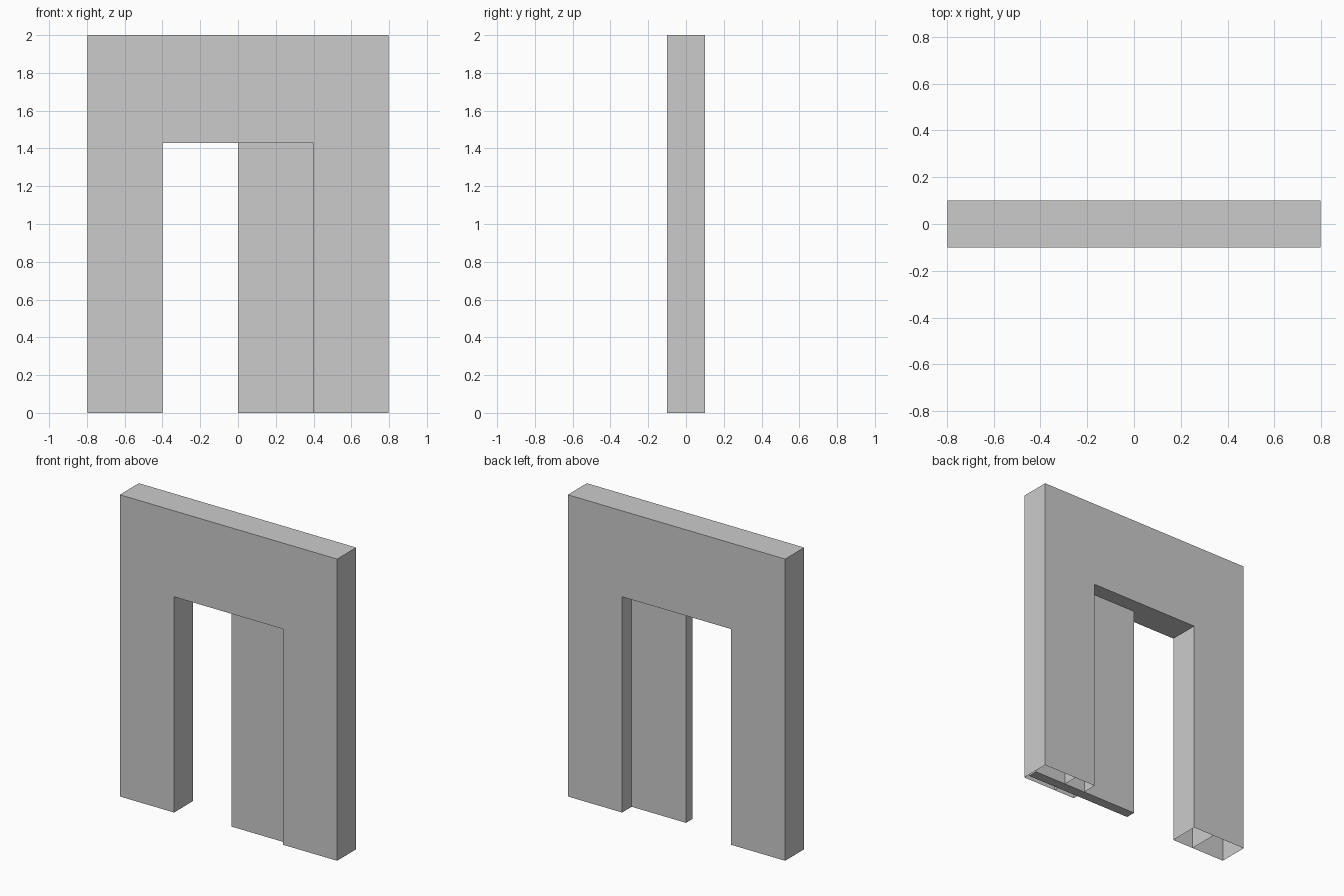
import bpy, bmesh

if "Cube" in bpy.data.objects:
    bpy.data.objects.remove(bpy.data.objects["Cube"])

W, D, H = 0.797, 0.1, 2.0      # wall half width, half depth, height
OW, OH = 0.399, 1.43           # opening half width, height
RIB = 0.554                    # inner rib position

grey = bpy.data.materials.new("light_grey")
grey.diffuse_color = (0.6, 0.6, 0.6, 1)
grey.use_nodes = True
grey.node_tree.nodes["Principled BSDF"].inputs["Base Color"].default_value = grey.diffuse_color


def finish(name, bm):
    me = bpy.data.meshes.new(name)
    bm.to_mesh(me)
    bm.free()
    me.materials.append(grey)
    ob = bpy.data.objects.new(name, me)
    bpy.context.collection.objects.link(ob)
    return ob


# Hollow wall with a doorway: one profile swept through the depth, feet left open
profile = [(-W, 0), (-OW, 0), (-OW, OH), (OW, OH), (OW, 0), (W, 0), (W, H), (-W, H)]
bm = bmesh.new()
front = [bm.verts.new((x, -D, z)) for x, z in profile]
back = [bm.verts.new((x, D, z)) for x, z in profile]
bm.faces.new(front)
bm.faces.new(back[::-1])
n = len(profile)
for i in range(n):
    j = (i + 1) % n
    if profile[i][1] == 0 and profile[j][1] == 0:
        continue               # open underside of each leg
    bm.faces.new((front[j], front[i], back[i], back[j]))
finish("wall", bm)

# Thin ribs inside the hollow legs, seen only from below
for side, s in (("left", -1), ("right", 1)):
    bm = bmesh.new()
    bm.faces.new([bm.verts.new((s * RIB, y, z))
                  for y, z in ((-D, 0), (D, 0), (D, H), (-D, H))])
    finish(side + "_rib", bm)

# Sliding door panel, half drawn into the right leg
x0, x1, y0, y1 = 0.0, 0.787, -0.066, 0.0
bm = bmesh.new()
bmesh.ops.create_cube(bm, size=1)
bmesh.ops.scale(bm, verts=bm.verts, vec=(x1 - x0, y1 - y0, OH))
bmesh.ops.translate(bm, verts=bm.verts, vec=((x0 + x1) / 2, (y0 + y1) / 2, OH / 2))
finish("sliding_door", bm)
